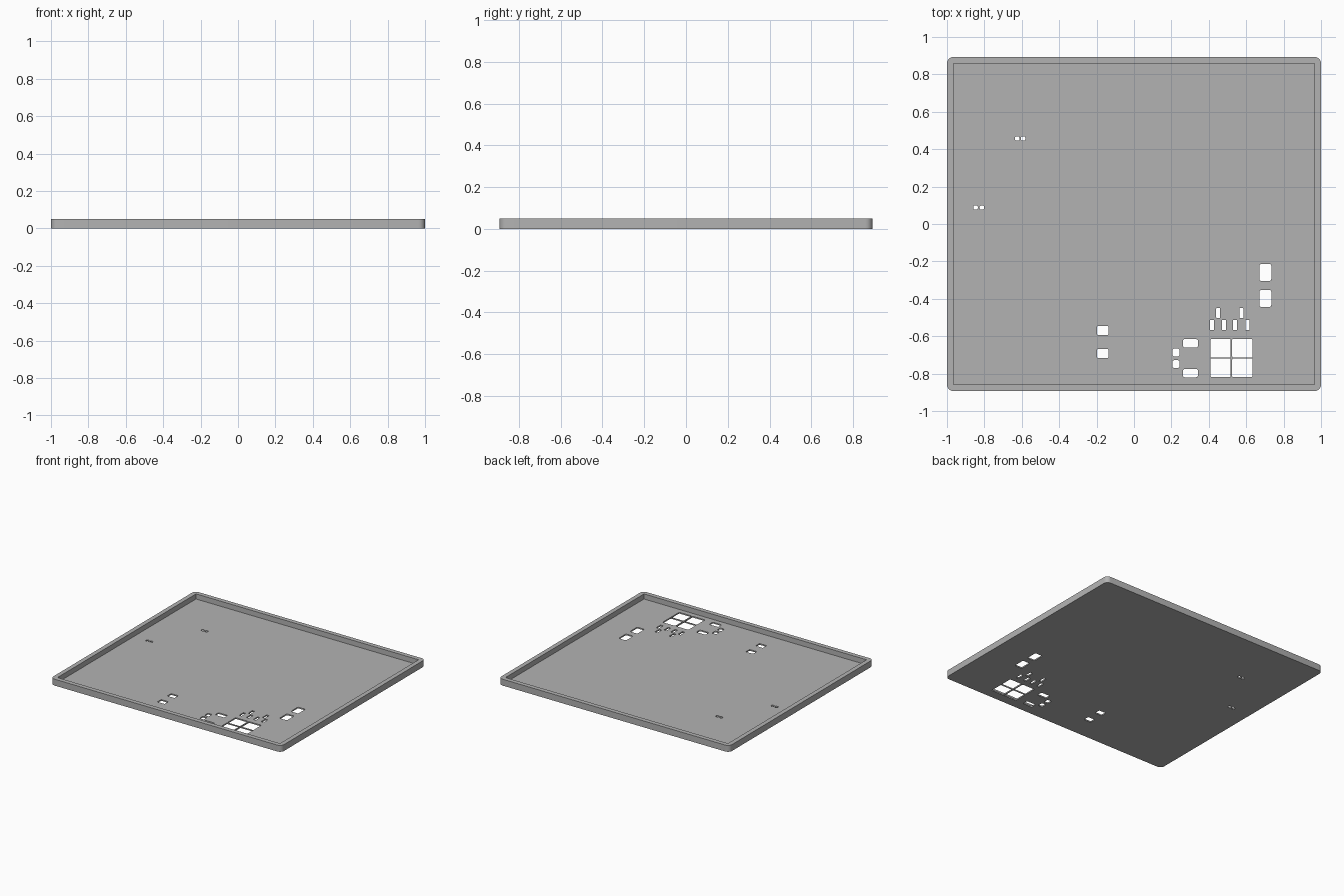
import bpy
import bmesh
from math import cos, sin, pi

HALF_X, HALF_Y, HEIGHT = 1.0, 0.893, 0.05
WALL, FLOOR = 0.035, 0.01

if "Cube" in bpy.data.objects:
    bpy.data.objects.remove(bpy.data.objects["Cube"])

grey = bpy.data.materials.new("plain_grey")
grey.use_nodes = True
grey.diffuse_color = (0.45, 0.45, 0.45, 1)
grey.node_tree.nodes["Principled BSDF"].inputs["Base Color"].default_value = grey.diffuse_color


def rounded_prism(bm, x, y, w, h, z0, z1, radius, steps=4):
    """Upright prism with a rounded rectangular outline centred on x, y."""
    ring = []
    for q, (sx, sy) in enumerate([(1, 1), (-1, 1), (-1, -1), (1, -1)]):
        cx, cy = x + sx * (w / 2 - radius), y + sy * (h / 2 - radius)
        for i in range(steps + 1):
            a = (q + i / steps) * pi / 2
            ring.append((cx + radius * cos(a), cy + radius * sin(a)))
    low = [bm.verts.new((px, py, z0)) for px, py in ring]
    high = [bm.verts.new((px, py, z1)) for px, py in ring]
    bm.faces.new(low[::-1])
    bm.faces.new(high)
    for i in range(len(ring)):
        j = (i + 1) % len(ring)
        bm.faces.new((low[i], low[j], high[j], high[i]))


def make_object(name, bm):
    mesh = bpy.data.meshes.new(name)
    bm.to_mesh(mesh)
    bm.free()
    mesh.materials.append(grey)
    obj = bpy.data.objects.new(name, mesh)
    bpy.context.collection.objects.link(obj)
    return obj


def cut(target, cutter):
    mod = target.modifiers.new("cut", "BOOLEAN")
    mod.operation = "DIFFERENCE"
    mod.solver = "EXACT"
    mod.object = cutter
    cutter.hide_render = True
    bpy.context.view_layer.objects.active = target
    bpy.ops.object.modifier_apply(modifier=mod.name)
    bpy.data.objects.remove(cutter)


# Outer slab with rounded corners
bm = bmesh.new()
rounded_prism(bm, 0, 0, 2 * HALF_X, 2 * HALF_Y, 0, HEIGHT, 0.035, 6)
tray = make_object("tray", bm)

# Square-cornered recess leaving the rim and thin floor
bm = bmesh.new()
bmesh.ops.create_cube(bm, size=1)
for v in bm.verts:
    v.co.x *= 2 * (HALF_X - WALL)
    v.co.y *= 2 * (HALF_Y - WALL)
    v.co.z = FLOOR if v.co.z < 0 else HEIGHT + 0.05
cut(tray, make_object("recess_cutter", bm))

# Floor openings: width, depth, corner radius, then the centres
openings = [
    (0.024, 0.022, 0.007, [(-0.625, 0.457), (-0.593, 0.457), (-0.847, 0.088), (-0.813, 0.088)]),
    (0.064, 0.09, 0.01, [(0.702, -0.259), (0.702, -0.398)]),
    (0.022, 0.054, 0.004, [(0.45, -0.476), (0.574, -0.476)]
     + [(x, -0.54) for x in (0.417, 0.481, 0.54, 0.607)]),
    (0.062, 0.048, 0.006, [(-0.167, -0.57), (-0.167, -0.692)]),
    (0.038, 0.042, 0.01, [(0.224, -0.687), (0.224, -0.749)]),
    (0.08, 0.045, 0.01, [(0.302, -0.638), (0.302, -0.797)]),
    (0.108, 0.1, 0.006, [(x, y) for x in (0.463, 0.579) for y in (-0.664, -0.769)]),
]
bm = bmesh.new()
for w, h, r, centres in openings:
    for x, y in centres:
        rounded_prism(bm, x, y, w, h, -0.02, 0.03, r)
cut(tray, make_object("opening_cutter", bm))

# Smooth rounded corners, keep the edges crisp
tray.select_set(True)
bpy.context.view_layer.objects.active = tray
bpy.ops.object.shade_smooth_by_angle(angle=pi / 6)
